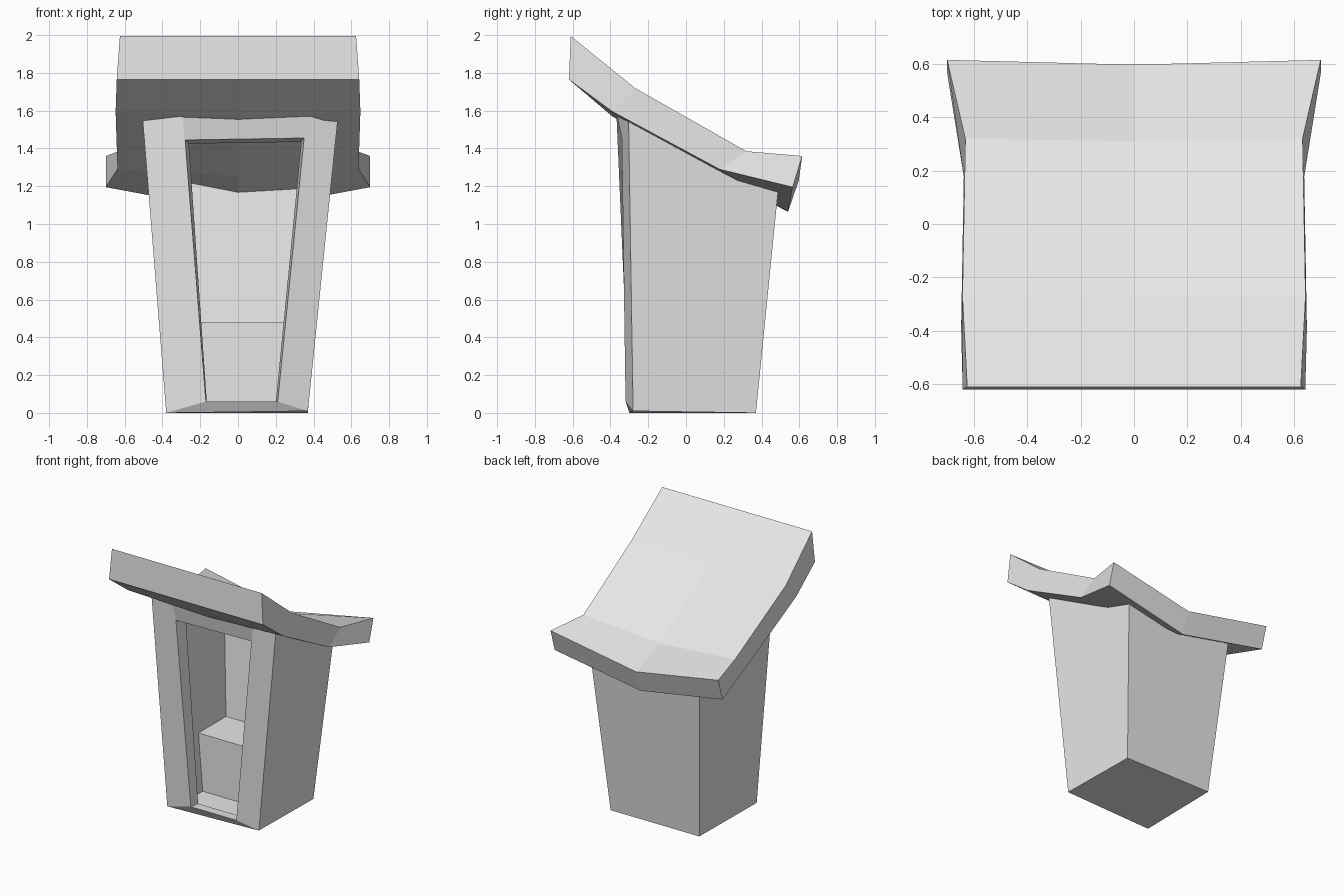
import bpy
import bmesh

cube = bpy.data.objects.get("Cube")
if cube:
    bpy.data.objects.remove(cube, do_unlink=True)

mat = bpy.data.materials.new("light_grey")
mat.use_nodes = True
grey = (0.8, 0.8, 0.8, 1)
mat.diffuse_color = grey
mat.node_tree.nodes["Principled BSDF"].inputs["Base Color"].default_value = grey


def make_object(name, bm):
    mesh = bpy.data.meshes.new(name)
    bm.to_mesh(mesh)
    bm.free()
    mesh.materials.append(mat)
    obj = bpy.data.objects.new(name, mesh)
    bpy.context.collection.objects.link(obj)
    return obj


def add_loop(bm, points):
    return [bm.verts.new(p) for p in points]


def bridge(bm, a, b, skip=()):
    """Quads between two loops of equal length."""
    n = len(a)
    for i in range(n):
        if i not in skip:
            j = (i + 1) % n
            bm.faces.new((a[i], a[j], b[j], b[i]))


# Cabin: flared outer shell, protruding door surround, hollow room
bm = bmesh.new()
base = add_loop(bm, [(-0.38, -0.3, 0), (0.37, -0.28, 0.01), (0.37, 0.37, 0), (-0.37, 0.37, 0)])
top = add_loop(bm, [(-0.51, -0.31, 1.62), (0.535, -0.305, 1.62), (0.46, 0.495, 1.25), (-0.46, 0.495, 1.25)])
door = add_loop(bm, [(-0.17, -0.32, 0.06), (0.21, -0.32, 0.06), (0.35, -0.34, 1.455), (-0.28, -0.34, 1.445)])
lintel = add_loop(bm, [(0.395, -0.375, 1.62), (-0.3, -0.37, 1.62)])
reveal = add_loop(bm, [(-0.165, -0.24, 0.055), (0.2, -0.24, 0.055), (0.335, -0.25, 1.435), (-0.26, -0.25, 1.425)])
room_base = add_loop(bm, [(-0.26, -0.24, 0.05), (0.26, -0.24, 0.05), (0.26, 0.24, 0.05), (-0.26, 0.24, 0.05)])
room_top = add_loop(bm, [(-0.38, -0.25, 1.58), (0.39, -0.25, 1.58), (0.36, 0.35, 1.28), (-0.36, 0.35, 1.28)])

bridge(bm, base, top, skip=(0,))
bm.faces.new(base[::-1])
bm.faces.new((base[0], base[1], door[1], door[0]))
bm.faces.new((base[1], top[1], lintel[0], door[2], door[1]))
bm.faces.new((top[0], base[0], door[0], door[3], lintel[1]))
bm.faces.new((door[3], door[2], lintel[0], lintel[1]))
bridge(bm, door, reveal)
bridge(bm, reveal, [room_base[0], room_base[1], room_top[1], room_top[0]])
bridge(bm, room_top, room_base, skip=(0,))
bm.faces.new(room_base)
bmesh.ops.recalc_face_normals(bm, faces=bm.faces[:])
make_object("cabin", bm)

# Bench across the back of the room
bm = bmesh.new()
low = add_loop(bm, [(-0.28, -0.05, 0.04), (0.28, -0.05, 0.04), (0.28, 0.28, 0.04), (-0.28, 0.28, 0.04)])
high = add_loop(bm, [(-0.31, -0.05, 0.48), (0.31, -0.05, 0.48), (0.31, 0.3, 0.48), (-0.31, 0.3, 0.48)])
bridge(bm, low, high)
bm.faces.new(high)
bm.faces.new(low[::-1])
make_object("bench", bm)

# Roof: bent slab, each row is (half width, y, z, centre y, centre z)
upper = [(0.625, -0.61, 1.995, -0.61, 1.995), (0.643, -0.27, 1.72, -0.27, 1.70),
         (0.632, 0.32, 1.385, 0.31, 1.335), (0.70, 0.615, 1.36, 0.597, 1.23)]
lower = [(0.642, -0.62, 1.765, -0.62, 1.765), (0.648, -0.39, 1.595, -0.39, 1.57),
         (0.638, 0.177, 1.29, 0.17, 1.255), (0.70, 0.565, 1.195, 0.54, 1.065)]
bm = bmesh.new()


def roof_rows(rows):
    return [add_loop(bm, [(-w, y, z), (0, cy, cz), (w, y, z)]) for w, y, z, cy, cz in rows]


up, down = roof_rows(upper), roof_rows(lower)
rings = [u + d[::-1] for u, d in zip(up, down)]
for a, b in zip(rings, rings[1:]):
    bridge(bm, a, b)
for u, d in ((up[0], down[0]), (up[-1], down[-1])):
    for i in range(2):
        bm.faces.new((u[i], u[i + 1], d[i + 1], d[i]))
bmesh.ops.recalc_face_normals(bm, faces=bm.faces[:])
make_object("roof", bm)
